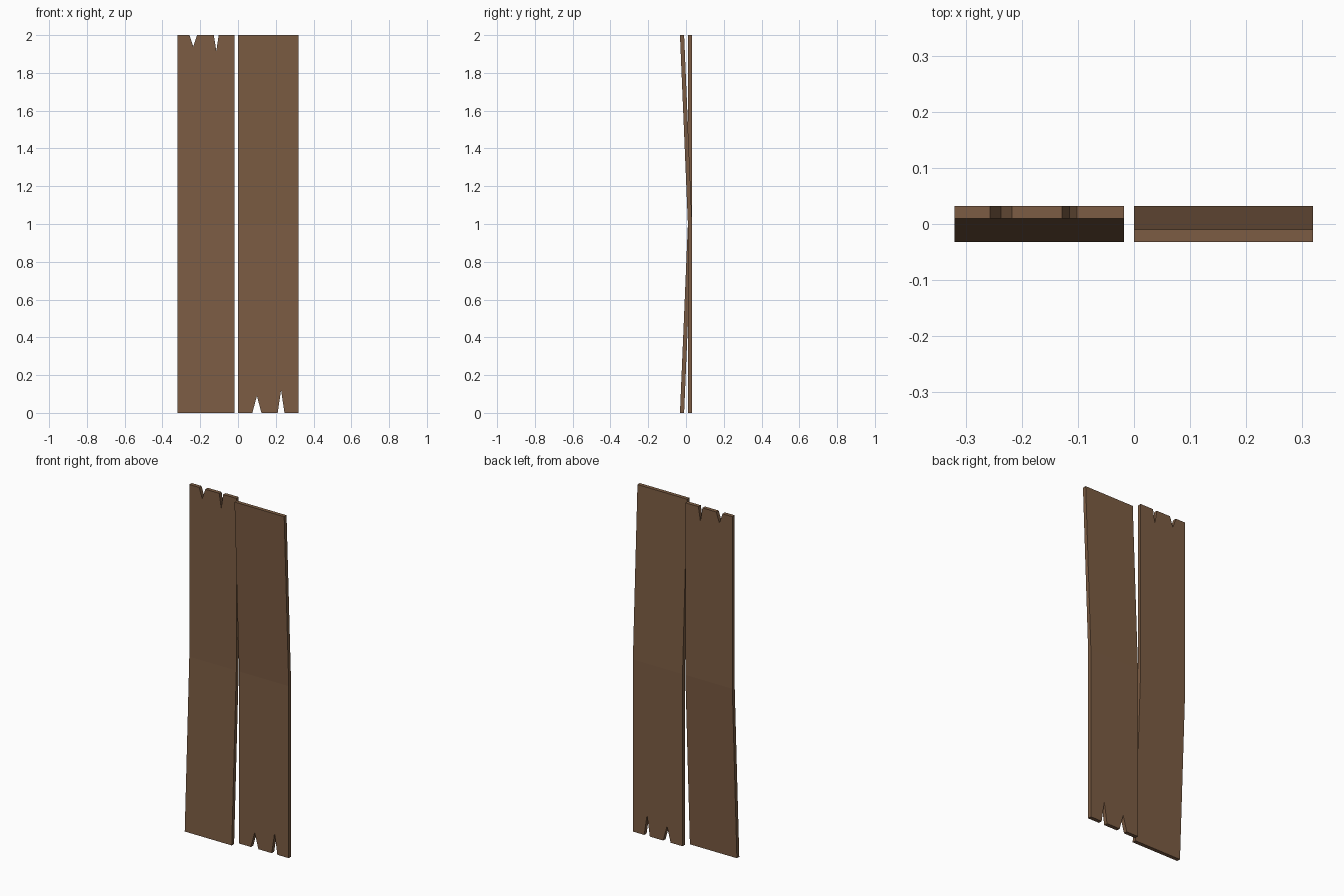
import bpy, bmesh

if "Cube" in bpy.data.objects:
    bpy.data.objects.remove(bpy.data.objects["Cube"])

T = 0.022        # plank thickness
FRONT = 0.01     # front face of the straight half
H = 2.0

wood = bpy.data.materials.new("brown_wood")
wood.diffuse_color = (0.2, 0.107, 0.056, 1)
wood.use_nodes = True
wood.node_tree.nodes["Principled BSDF"].inputs["Base Color"].default_value = wood.diffuse_color


def plank(name, x0, x1, notches, upside_down):
    """Plank whose straight half has a notched end and whose other half bends forward."""
    bm = bmesh.new()

    def vert(x, h, y):
        return bm.verts.new((x, y, H - h if upside_down else h))

    # rows across the bent half: height from bent end, front y
    rows = [[vert(x0, h, y), vert(x1, h, y)]
            for h, y in ((0, -0.032), (0.45, -0.013), (1, FRONT))]
    for a, b in zip(rows, rows[1:]):
        bm.faces.new((a[0], a[1], b[1], b[0]))

    # straight half with V-shaped splits in its end
    end = [vert(x1, H, FRONT)]
    for left, tip, right, depth in reversed(notches):
        end += [vert(right, H, FRONT), vert(tip, H - depth, FRONT), vert(left, H, FRONT)]
    end.append(vert(x0, H, FRONT))
    bm.faces.new([rows[-1][0], rows[-1][1]] + end)

    # thickness
    ext = bmesh.ops.extrude_face_region(bm, geom=bm.faces[:])
    moved = [g for g in ext["geom"] if isinstance(g, bmesh.types.BMVert)]
    bmesh.ops.translate(bm, verts=moved, vec=(0, T, 0))
    bmesh.ops.recalc_face_normals(bm, faces=bm.faces[:])

    mesh = bpy.data.meshes.new(name)
    bm.to_mesh(mesh)
    bm.free()
    mesh.materials.append(wood)
    bpy.context.collection.objects.link(bpy.data.objects.new(name, mesh))


# left plank: split top, bottom bent forward
plank("left_plank", -0.32, -0.018,
      [(-0.257, -0.237, -0.217, 0.06), (-0.128, -0.115, -0.102, 0.083)], False)
# right plank: split bottom, top bent forward
plank("right_plank", 0.0, 0.319,
      [(0.076, 0.1, 0.124, 0.09), (0.21, 0.228, 0.246, 0.122)], True)
